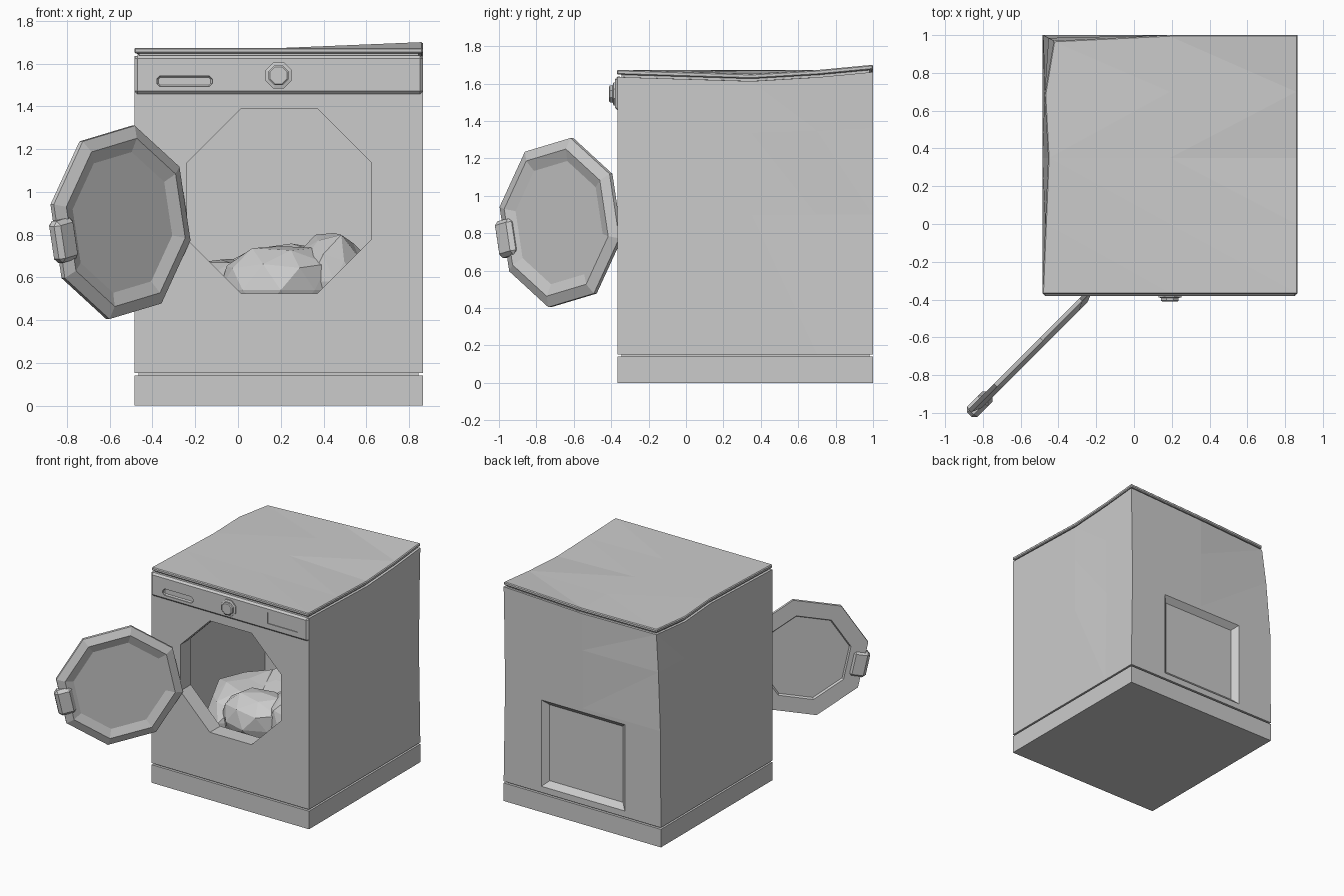
import bpy, bmesh, math, random
from mathutils import Matrix, Vector

if "Cube" in bpy.data.objects:
    bpy.data.objects.remove(bpy.data.objects["Cube"])

random.seed(4)
X0, X1, Y0, Y1 = -0.485, 0.865, -0.365, 1.0


def finish(name, bm):
    bmesh.ops.recalc_face_normals(bm, faces=bm.faces)
    mesh = bpy.data.meshes.new(name)
    bm.to_mesh(mesh)
    bm.free()
    ob = bpy.data.objects.new(name, mesh)
    bpy.context.collection.objects.link(ob)
    return ob


def frame(x, y, origin):
    """Matrix whose local x/y axes are given; local z is their cross product."""
    x, y = Vector(x).normalized(), Vector(y).normalized()
    m = Matrix((x, y, x.cross(y))).transposed().to_4x4()
    return Matrix.Translation(origin) @ m


def lerp(t, pts):
    for (a, va), (b, vb) in zip(pts, pts[1:]):
        if t <= b:
            return va + (vb - va) * max(0, (t - a) / (b - a))
    return pts[-1][1]


def warp(co):
    """Dented, bent sheet metal: nothing moves at the front or the base."""
    x, y, z = co
    t = (x - X0) / (X1 - X0)
    mid = lerp(z, [(0.155, 0), (0.9, 1), (1.7, 1)])
    top = lerp(z, [(1.1, 0), (1.6, 1)])
    left = lerp(y, [(Y0, 0), (0.35, 0.03), (0.7, 0.012), (Y1, 0.005)]) * mid
    left += lerp(y, [(0.7, 0), (Y1, 0.055)]) * top
    right = lerp(y, [(0.35, 0), (0.7, 0.012), (Y1, 0.012)]) * mid * (1 - top)
    lift = lerp(y, [(Y0, 0), (0.45, -0.025), (Y1, 0.027)]) * lerp(t, [(0.4, 0), (1, 1)])
    lift += lerp(y, [(0.35, 0), (Y1, -0.012)]) * (1 - t)
    back = lerp(y, [(0.35, 0), (Y1, 0.03)]) * lerp(t, [(0, 1), (0.5, 0)]) * top
    return Vector((x + left * max(0, 1 - 2 * t) - right * max(0, 2 * t - 1),
                   y - back, z + lift * top))


def box(name, lo, hi, bevel=0, bent=False, m=None):
    bm = bmesh.new()
    bmesh.ops.create_cube(bm, size=1)
    for v in bm.verts:
        v.co = Vector([a + (b - a) * (c + 0.5) for a, b, c in zip(lo, hi, v.co)])
    if bevel:
        bmesh.ops.bevel(bm, geom=bm.edges[:], offset=bevel, segments=1,
                        affect='EDGES', profile=0.5)
    if bent:
        for axis, cuts in enumerate(((0.19,), (0.0, 0.35, 0.7), (0.9, 1.35))):
            for c in cuts:
                if lo[axis] < c < hi[axis]:
                    p, n = Vector(), Vector()
                    p[axis], n[axis] = c, 1
                    bmesh.ops.bisect_plane(bm, geom=bm.verts[:] + bm.edges[:] + bm.faces[:],
                                           plane_co=p, plane_no=n)
        for v in bm.verts:
            v.co = warp(v.co)
        bmesh.ops.triangulate(bm, faces=bm.faces[:])
    if m:
        bm.transform(m)
    return finish(name, bm)


def turned(name, profile, m, n=8, phase=math.pi / 8):
    """Closed solid from (radius, height) rings with n sides."""
    bm = bmesh.new()
    rings = [[bm.verts.new((r * math.cos(phase + i * math.tau / n),
                            r * math.sin(phase + i * math.tau / n), h))
              for i in range(n)] for r, h in profile]
    for a, b in zip(rings, rings[1:]):
        for i in range(n):
            j = (i + 1) % n
            bm.faces.new((a[i], a[j], b[j], b[i]))
    bm.faces.new(rings[0])
    bm.faces.new(rings[-1])
    bm.transform(m)
    return finish(name, bm)


def cut(ob, *cutters):
    bpy.context.view_layer.objects.active = ob
    for c in cutters:
        c.hide_render = True
        mod = ob.modifiers.new("cut", 'BOOLEAN')
        mod.operation, mod.solver, mod.object = 'DIFFERENCE', 'EXACT', c
        bpy.ops.object.modifier_apply(modifier=mod.name)
        bpy.data.objects.remove(c)


def front(x, y, z):
    return frame((1, 0, 0), (0, 0, 1), (x, y, z))


# Plinth and the groove above it
box("plinth", (X0, Y0, 0), (X1, Y1, 0.14))
box("plinth_groove", (X0 + 0.02, Y0 + 0.02, 0.13), (X1 - 0.02, Y1 - 0.02, 0.165))

# Cabinet: bent shell with hollow inside, octagonal opening and back hatch
body = box("cabinet", (X0, Y0, 0.153), (X1, Y1, 1.635), bent=True)
cavity = box("cavity", (-0.42, -0.27, 0.22), (0.82, 0.93, 1.57))
opening = turned("opening", [(0.468, -0.2), (0.468, 0.2)], front(0.193, Y0, 0.957))
s = math.sqrt(0.5)
hatch_m = frame((-1, 0, 0), (0, 0, 1), (0.183, Y1, 0.535)) @ Matrix.Diagonal((0.715, 0.67, 1, 1))
hatch = turned("hatch", [(s * 0.88, -0.04), (s, 0), (s, 0.05)], hatch_m, 4, math.pi / 4)
cut(body, cavity, opening, hatch)

# Stepped seal lip behind the opening
lip = turned("door_seal", [(0.51, -0.13), (0.51, -0.08)], front(0.193, Y0, 0.957))
cut(lip, turned("lip_hole", [(0.47, -0.3), (0.47, 0.2)], front(0.193, Y0, 0.957)))

# Bent lid over a recessed neck
box("lid_neck", (X0 + 0.02, Y0 + 0.02, 1.61), (X1 - 0.02, Y1 - 0.02, 1.655), bent=True)
box("lid", (X0, Y0 - 0.005, 1.648), (X1, Y1, 1.674), bevel=0.006, bent=True)

# Control panel with drawer grip and display recesses
panel = box("control_panel", (X0, -0.38, 1.457), (X1, -0.34, 1.637), bevel=0.014)
grip = box("grip", (-0.38, -0.42, 1.492), (-0.12, -0.358, 1.542), bevel=0.015)
display = box("display", (0.52, -0.42, 1.51), (0.775, -0.374, 1.595))
cut(panel, grip, display)

# Program knob
turned("knob", [(0.066, -0.01), (0.066, 0.008), (0.05, 0.012), (0.05, 0.026), (0.043, 0.031)],
       front(0.19, -0.38, 1.545))

# Open door: octagonal dished ring and glass, swung out 135 degrees
door_m = frame((1, 1, 0), (0, 0, 1), (-0.542, -0.677, 0.857))
turned("door", [(0.325, -0.008), (0.335, -0.022), (0.46, -0.022), (0.46, 0.0),
                (0.40, 0.024), (0.335, 0.002)],
       door_m, 8, math.radians(34.5))
box("door_handle", (0.335, -0.1, -0.036), (0.462, 0.1, 0.04), bevel=0.022,
    m=door_m @ Matrix.Rotation(math.radians(192), 4, 'Z'))

# Crumpled laundry heap
lumps = [(0.2, -0.0, 0.54, 0.3, 0.22, 0.22), (0.45, 0.08, 0.58, 0.19, 0.26, 0.24),
         (-0.08, 0.25, 0.48, 0.28, 0.38, 0.23), (0.25, 0.42, 0.48, 0.4, 0.35, 0.28),
         (0.55, 0.3, 0.5, 0.2, 0.3, 0.24)]
for k, (x, y, z, rx, ry, rz) in enumerate(lumps):
    bm = bmesh.new()
    bmesh.ops.create_icosphere(bm, subdivisions=2, radius=1)
    for v in bm.verts:
        v.co *= random.uniform(0.88, 1.08)
    bm.transform(Matrix.Translation((x, y, z)) @ Matrix.Diagonal((rx, ry, rz, 1)))
    finish("laundry_%d" % (k + 1), bm)
